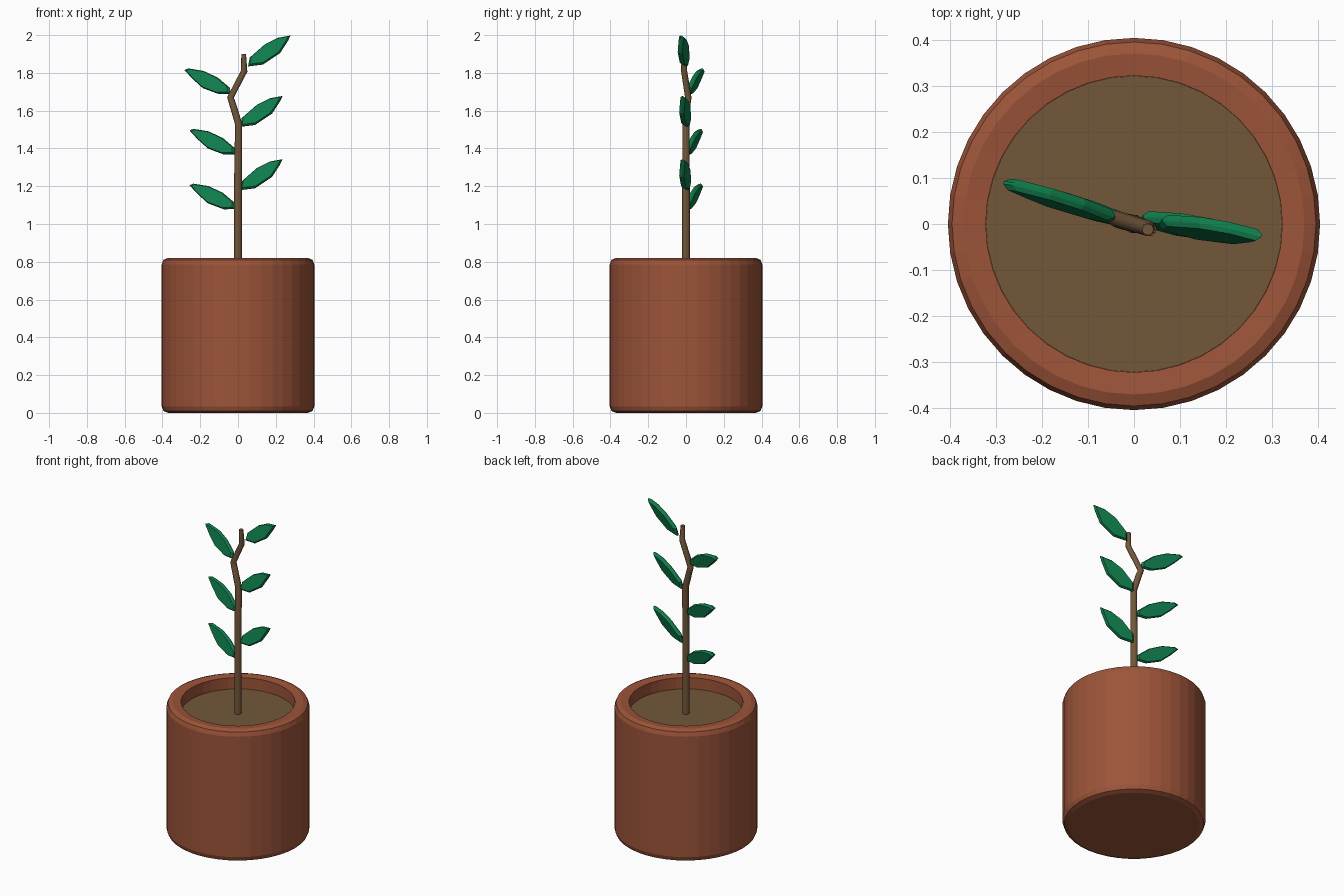
import bpy, bmesh, math
from mathutils import Vector

if "Cube" in bpy.data.objects:
    bpy.data.objects.remove(bpy.data.objects["Cube"])


def material(name, rgb):
    m = bpy.data.materials.new(name)
    m.diffuse_color = (*rgb, 1)
    m.use_nodes = True
    m.node_tree.nodes["Principled BSDF"].inputs["Base Color"].default_value = m.diffuse_color
    return m


TERRACOTTA = material("terracotta", (0.335, 0.089, 0.041))
BROWN = material("earth brown", (0.17, 0.095, 0.042))
GREEN = material("leaf green", (0.005, 0.205, 0.072))


def finish(name, bm, mat):
    bmesh.ops.recalc_face_normals(bm, faces=bm.faces)
    me = bpy.data.meshes.new(name)
    bm.to_mesh(me)
    bm.free()
    me.materials.append(mat)
    ob = bpy.data.objects.new(name, me)
    bpy.context.collection.objects.link(ob)
    return ob


def lathe(name, profile, sides, mat):
    bm = bmesh.new()
    rings = [[bm.verts.new((r * math.cos(2 * math.pi * i / sides),
                            r * math.sin(2 * math.pi * i / sides), z))
              for i in range(sides)] for r, z in profile]
    for a, b in zip(rings, rings[1:]):
        for i in range(sides):
            j = (i + 1) % sides
            bm.faces.new((a[i], a[j], b[j], b[i]))
    bm.faces.new(rings[0])
    bm.faces.new(rings[-1])
    return finish(name, bm, mat)


# Pot with softened edges and a recessed top
lathe("pot", [(0.37, 0), (0.395, 0.01), (0.404, 0.035), (0.404, 0.785),
              (0.395, 0.81), (0.37, 0.82), (0.322, 0.815), (0.322, 0.70)],
      40, TERRACOTTA)

# Soil disc
lathe("soil", [(0.3215, 0.71), (0.3215, 0.745)], 40, BROWN)

# Crooked stem
cu = bpy.data.curves.new("stem", "CURVE")
cu.dimensions = "3D"
cu.bevel_depth = 0.021
cu.bevel_resolution = 3
cu.use_fill_caps = True
path = [(0, 0, 0.73, 1), (0, 0, 1.2, 1), (0.003, 0, 1.53, 0.9),
        (-0.03, 0.008, 1.64, 0.85), (-0.04, 0.012, 1.67, 0.85),
        (0.033, -0.01, 1.81, 0.8), (0.03, -0.012, 1.90, 0.6)]
sp = cu.splines.new("POLY")
sp.points.add(len(path) - 1)
for p, (x, y, z, r) in zip(sp.points, path):
    p.co = (x, y, z, 1)
    p.radius = r
cu.materials.append(BROWN)
bpy.context.collection.objects.link(bpy.data.objects.new("stem", cu))

# Leaf outlines in the front view (x, z)
RIGHT = [(0.012, 1.18), (0.09, 1.19), (0.18, 1.25), (0.222, 1.315),
         (0.235, 1.342), (0.17, 1.33), (0.10, 1.295), (0.02, 1.225)]
LEFT = [(-0.015, 1.08), (-0.075, 1.078), (-0.16, 1.11), (-0.215, 1.16),
        (-0.256, 1.205), (-0.235, 1.213), (-0.155, 1.20),
        (-0.08, 1.165), (-0.015, 1.11)]


def leaf(name, outline, slope, y0, lean, shift):
    # Plate swung sideways by slope, top leaning back, with chamfered rim
    cx = sum(p[0] for p in outline) / len(outline)
    cz = sum(p[1] for p in outline) / len(outline)
    rise = 0.62 if cx > 0 else -0.48
    normal = Vector((slope, -1, lean)).normalized()
    bm = bmesh.new()
    rings = []
    for scale, depth in ((0.9, 0.013), (1, 0.003), (1, -0.003), (0.9, -0.013)):
        ring = []
        for px, pz in outline:
            x, z = cx + (px - cx) * scale, cz + (pz - cz) * scale
            y = y0 + slope * x + lean * (z - cz - rise * (x - cx))
            ring.append(bm.verts.new(Vector((x, y, z)) + normal * depth + Vector(shift)))
        rings.append(ring)
    n = len(outline)
    for a, b in zip(rings, rings[1:]):
        for i in range(n):
            j = (i + 1) % n
            bm.faces.new((a[i], a[j], b[j], b[i]))
    bm.faces.new(rings[0])
    bm.faces.new(rings[-1])
    finish(name, bm, GREEN)


# Alternating leaves, the top pair following the bent stem
for i, s in enumerate([(0, 0, 0), (0, 0, 0.335), (0.042, -0.008, 0.655)]):
    leaf(f"right_leaf_{i + 1}", RIGHT, -0.14, 0.013, 0.28, s)
for i, s in enumerate([(0, 0, 0), (0, 0, 0.29), (-0.027, 0.008, 0.61)]):
    leaf(f"left_leaf_{i + 1}", LEFT, -0.32, 0.0, 0.2, s)
